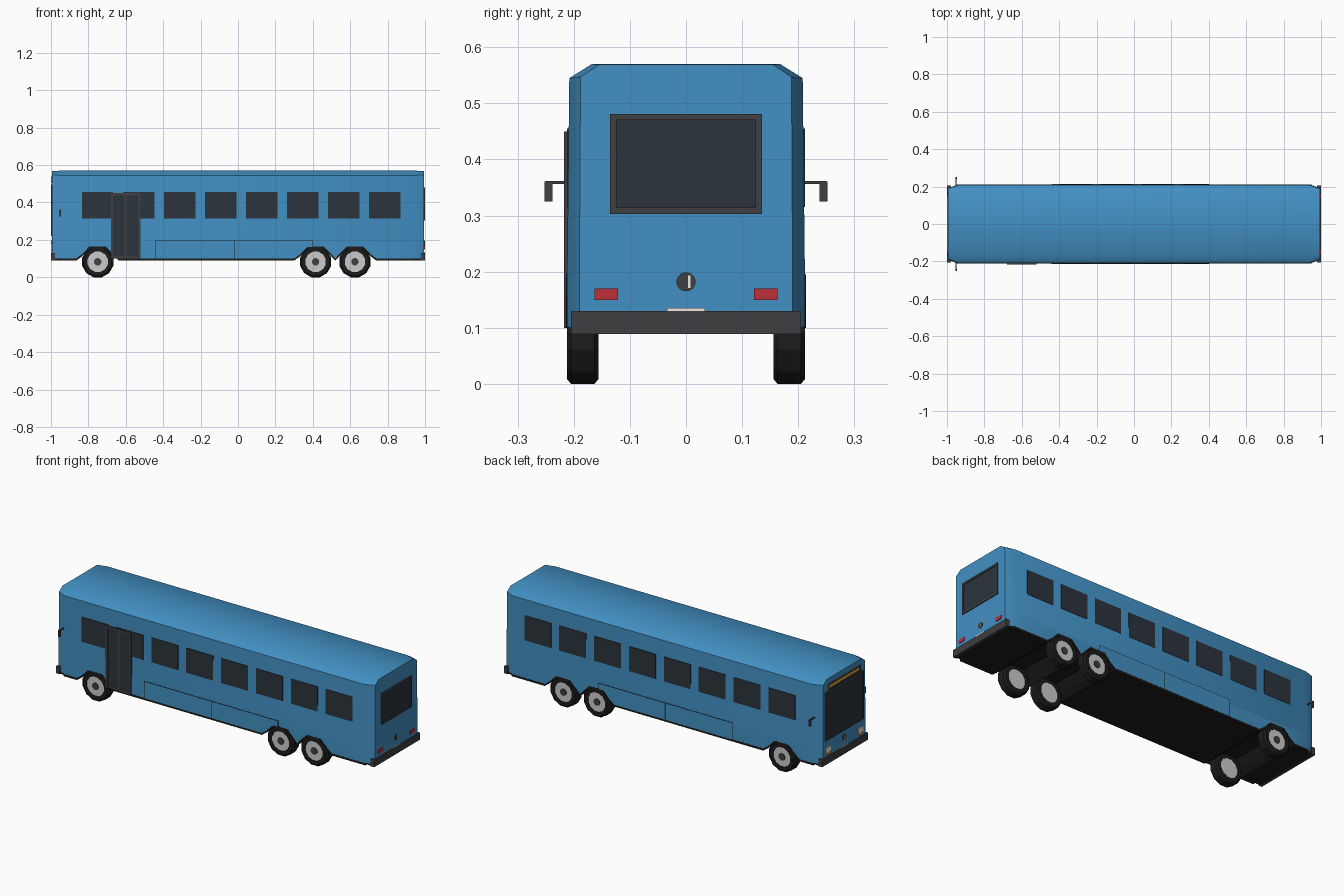
import bpy, bmesh, math
from mathutils import Matrix

if "Cube" in bpy.data.objects:
    bpy.data.objects.remove(bpy.data.objects["Cube"])


def material(name, r, g, b):
    m = bpy.data.materials.new(name)
    m.diffuse_color = (r, g, b, 1)
    m.use_nodes = True
    m.node_tree.nodes["Principled BSDF"].inputs["Base Color"].default_value = m.diffuse_color
    return m


BLUE = material("blue_paint", 0.055, 0.28, 0.55)
GLASS = material("dark_glass", 0.025, 0.033, 0.045)
DARK = material("dark_trim", 0.05, 0.05, 0.055)
BLACK = material("black", 0.012, 0.012, 0.012)
RIM = material("rim_grey", 0.6, 0.6, 0.6)
RED = material("red_lens", 0.5, 0.03, 0.04)
AMBER = material("amber", 0.75, 0.36, 0.05)
WHITE = material("white", 0.85, 0.83, 0.75)


def finish(name, bm, mat, smooth=0):
    bmesh.ops.recalc_face_normals(bm, faces=bm.faces)
    me = bpy.data.meshes.new(name)
    bm.to_mesh(me)
    bm.free()
    me.materials.append(mat)
    ob = bpy.data.objects.new(name, me)
    bpy.context.collection.objects.link(ob)
    if smooth:
        bpy.ops.object.select_all(action='DESELECT')
        ob.select_set(True)
        bpy.context.view_layer.objects.active = ob
        bpy.ops.object.shade_smooth_by_angle(angle=math.radians(smooth))
    return ob


def box(name, x, y, z, mat):
    bm = bmesh.new()
    bmesh.ops.create_cube(bm, size=1)
    for v in bm.verts:
        v.co = [a[0] + (c + 0.5) * (a[1] - a[0]) for a, c in zip((x, y, z), v.co)]
    return finish(name, bm, mat)


def loft(name, rings, mat, closed=False, smooth=0):
    # skin a row of equal-length rings; closed joins last ring to first
    bm = bmesh.new()
    rows = [[bm.verts.new(p) for p in r] for r in rings]
    n = len(rows[0])
    pairs = list(zip(rows, rows[1:])) + ([(rows[-1], rows[0])] if closed else [])
    for a, b in pairs:
        for i in range(n):
            bm.faces.new((a[i], a[(i + 1) % n], b[(i + 1) % n], b[i]))
    if not closed:
        bm.faces.new(rows[0])
        bm.faces.new(rows[-1])
    return finish(name, bm, mat, smooth)


def prism(name, outline, y0, y1, mat):
    return loft(name, [[(x, y, z) for x, z in outline] for y in (y0, y1)], mat)


def disc(name, axis, r, a, b, c1, c2, mat, n=12):
    # cylinder from a to b along the x or y axis
    rings = []
    for t in (a, b):
        ring = []
        for i in range(n):
            w = 2 * math.pi * (i + 0.5) / n
            u, v = c1 + r * math.cos(w), c2 + r * math.sin(w)
            ring.append((u, t, v) if axis == 'y' else (t, u, v))
        rings.append(ring)
    return loft(name, rings, mat)


def cut(ob, cutter):
    m = ob.modifiers.new("arches", 'BOOLEAN')
    m.operation, m.solver, m.object = 'DIFFERENCE', 'EXACT', cutter
    m.material_mode = 'TRANSFER'
    bpy.context.view_layer.objects.active = ob
    bpy.ops.object.modifier_apply(modifier=m.name)


# Lower edge line with wheel arches
def arch(x):
    return [(x - 0.085, 0.122), (x - 0.045, 0.163), (x + 0.045, 0.163), (x + 0.085, 0.122)]


AXLES = (-0.75, 0.415, 0.625)
line = ([(-0.865, 0.1)] + arch(AXLES[0]) + [(-0.635, 0.1), (0.3, 0.1)] + arch(AXLES[1])
        + [(0.52, 0.1)] + arch(AXLES[2]) + [(0.74, 0.1)])

# Body shell: narrowed ends, chamfered roof
half_main = [(0.212, 0.07), (0.212, 0.19), (0.208, 0.545), (0.168, 0.57)]
half_end = [(0.19, 0.07), (0.19, 0.19), (0.188, 0.547), (0.155, 0.569)]
rings = []
for x, half in ((-0.995, half_end), (-0.94, half_main), (0.94, half_main), (0.995, half_end)):
    rings.append([(x, y, z) for y, z in half] + [(x, -y, z) for y, z in reversed(half)])
body = loft("body_shell", rings, BLUE)
cutter = prism("arch_cutter", [(-1.1, 0.1)] + line + [(1.1, 0.1), (1.1, 0), (-1.1, 0)], -0.4, 0.4, BLACK)
cutter.hide_render = True
cut(body, cutter)
body.select_set(True)
bpy.ops.object.shade_smooth_by_angle(angle=math.radians(40))

# Luggage hatches with dark outlines, trimmed by the arches
for s, side in ((-1, "right"), (1, "left")):
    back = box(f"{side}_hatch_seam", (-0.442, 0.402), (s * 0.2, s * 0.2128), (0.09, 0.197), BLACK)
    cut(back, cutter)
    for i, (a, b) in enumerate(((-0.439, -0.0215), (-0.0185, 0.399))):
        hatch = box(f"{side}_hatch_{i + 1}", (a, b), (s * 0.2, s * 0.2135), (0.09, 0.194), BLUE)
        cut(hatch, cutter)
bpy.data.objects.remove(cutter)

# Floor and sill strip following the arches
edge = [(-0.95, 0.1)] + line + [(0.95, 0.1)]
prism("floor", [(x, z + 0.001) for x, z in edge] + [(x, z - 0.011) for x, z in reversed(edge)],
      -0.2125, 0.2125, BLACK)
for s, end in ((-1, "front"), (1, "rear")):
    box(f"{end}_floor", (s * 0.94, s * 0.985), (-0.198, 0.198), (0.089, 0.101), BLACK)

# Side windows
for s, side in ((-1, "right"), (1, "left")):
    for i in range(8):
        x = -0.835 + i * 0.2193
        box(f"{side}_window_{i + 1}", (x, x + 0.168), (s * 0.2, s * 0.2122), (0.315, 0.455), GLASS)

# Entrance door: frame, two leaves of glass
box("door_panel", (-0.68, -0.52), (-0.2, -0.2145), (0.1, 0.45), DARK)
for x in (-0.68, -0.606, -0.532):
    box("door_post", (x, x + 0.012), (-0.21, -0.217), (0.1, 0.45), DARK)
for z in (0.1, 0.438):
    box("door_rail", (-0.68, -0.52), (-0.21, -0.217), (z, z + 0.012), DARK)
for x in (-0.668, -0.594):
    box("door_glass", (x, x + 0.062), (-0.21, -0.2155), (0.112, 0.438), GLASS)


def framed_glass(name, s, w, z0, z1, t, mat=GLASS):
    # raised frame bars around an inset pane on an end wall
    box(f"{name}_pane", (s * 0.98, s * 0.9965), (-w, w), (z0, z1), mat)
    for y in (-w, w - t):
        box(f"{name}_frame_side", (s * 0.98, s), (y, y + t), (z0, z1), DARK)
    for z in (z0, z1 - t):
        box(f"{name}_frame_rail", (s * 0.98, s), (-w, w), (z, z + t), DARK)


framed_glass("rear_window", 1, 0.135, 0.303, 0.481, 0.011)
framed_glass("windscreen", -1, 0.172, 0.222, 0.497, 0.009)
framed_glass("destination_display", -1, 0.145, 0.503, 0.538, 0.008, AMBER)

# Bumpers, plates and round end handles
for s, end in ((-1, "front"), (1, "rear")):
    box(f"{end}_bumper", (s * 0.978, s), (-0.205, 0.205), (0.089, 0.13), DARK)
    box(f"{end}_plate_light", (s * 0.98, s * 0.9985), (-0.034, 0.034), (0.129, 0.135), WHITE)
    disc(f"{end}_round_latch", 'x', 0.017, s * 0.98, s * 0.998, 0, 0.182, DARK, 16)
    box(f"{end}_latch_handle", (s * 0.99, s * 0.9995), (0.004, 0.008), (0.171, 0.193), WHITE)

for s, side in ((-1, "right"), (1, "left")):
    # Tail lights and headlights
    box(f"{side}_tail_light", (0.98, 0.999), (s * 0.121, s * 0.163), (0.15, 0.17), RED)
    box(f"{side}_headlight", (-0.98, -0.999), (s * 0.125, s * 0.168), (0.152, 0.182), WHITE)
    box(f"{side}_indicator", (-0.98, -0.9995), (s * 0.13, s * 0.163), (0.138, 0.152), AMBER)
    # Mirrors
    box(f"{side}_mirror_arm", (-0.954, -0.948), (s * 0.2, s * 0.25), (0.356, 0.362), DARK)
    box(f"{side}_mirror", (-0.955, -0.947), (s * 0.238, s * 0.252), (0.325, 0.361), DARK)
    # Wheels: turned tyre, rim disc and hub cap
    for k, x in enumerate(AXLES):
        n, zc = 12, 0.083
        section = [(0.156, 0.056), (0.156, 0.077), (0.163, 0.086), (0.205, 0.086), (0.212, 0.077), (0.212, 0.056)]
        spin = []
        for i in range(n):
            w = 2 * math.pi * (i + 0.5) / n
            spin.append([(x + r * math.cos(w), s * y, zc + r * math.sin(w)) for y, r in section])
        loft(f"{side}_tyre_{k + 1}", spin, BLACK, closed=True)
        disc(f"{side}_rim_{k + 1}", 'y', 0.057, s * 0.16, s * 0.208, x, zc, RIM)
        disc(f"{side}_hub_{k + 1}", 'y', 0.02, s * 0.2, s * 0.212, x, zc, DARK)
